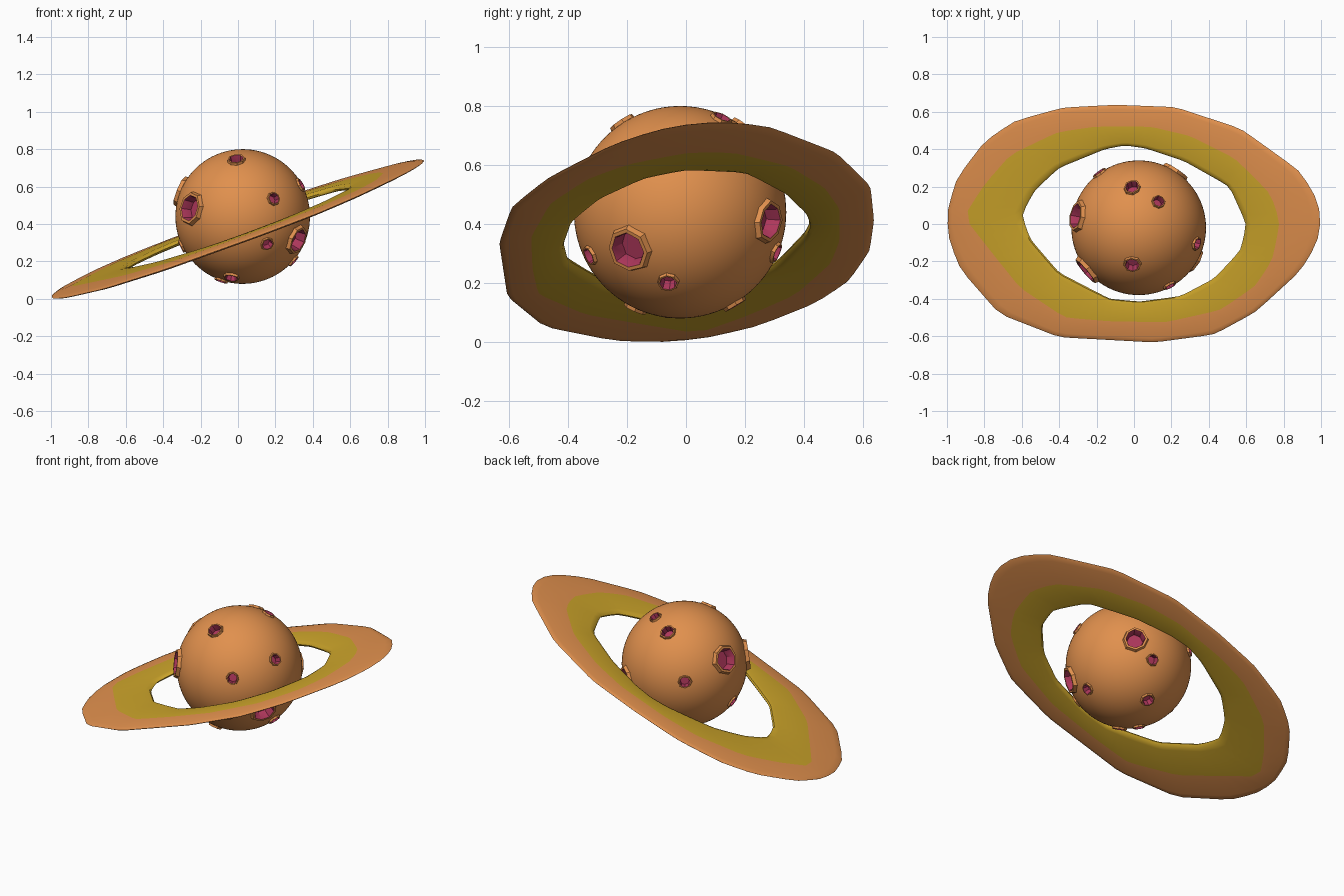
import bpy, bmesh, math, random
from mathutils import Vector

if "Cube" in bpy.data.objects:
    bpy.data.objects.remove(bpy.data.objects["Cube"])

random.seed(4)


def material(name, rgb):
    m = bpy.data.materials.new(name)
    m.diffuse_color = (*rgb, 1)
    m.use_nodes = True
    m.node_tree.nodes["Principled BSDF"].inputs["Base Color"].default_value = m.diffuse_color
    return m


ORANGE = material("orange", (0.75, 0.28, 0.075))
YELLOW = material("mustard yellow", (0.60, 0.37, 0.023))
MAGENTA = material("magenta", (0.42, 0.038, 0.105))


def finish(bm, name, mats, angle=40):
    bmesh.ops.recalc_face_normals(bm, faces=bm.faces)
    me = bpy.data.meshes.new(name)
    bm.to_mesh(me)
    bm.free()
    ob = bpy.data.objects.new(name, me)
    bpy.context.collection.objects.link(ob)
    for m in mats:
        me.materials.append(m)
    smooth(ob, angle)
    return ob


def smooth(ob, angle):
    bpy.ops.object.select_all(action='DESELECT')
    ob.select_set(True)
    bpy.context.view_layer.objects.active = ob
    bpy.ops.object.shade_smooth_by_angle(angle=math.radians(angle))


def bridge(bm, a, b, mat):
    n = len(a)
    for i in range(n):
        f = bm.faces.new((a[i], a[(i + 1) % n], b[(i + 1) % n], b[i]))
        f.material_index = mat


# --- planet ball
C, R = Vector((0.025, -0.02, 0.44)), 0.36
bm = bmesh.new()
bmesh.ops.create_icosphere(bm, subdivisions=5, radius=R)
bmesh.ops.translate(bm, verts=bm.verts, vec=C)
planet = finish(bm, "planet", [ORANGE], 30)

# --- craters: direction from the ball centre, and outer radius
CRATERS = [
    (-.275, -.228, .047, .092), (-.035, -.195, .30, .050), (.165, -.305, .095, .038),
    (.13, -.302, -.145, .038), (.30, -.18, -.13, .080), (-.06, -.15, -.32, .045),
    (.31, -.085, .17, .040), (-.325, .06, .135, .088), (-.035, .215, .287, .048),
    (.105, .14, .315, .038), (.2, .298, -.03, .074), (-.205, .29, .05, .042),
    (-.324, -.016, -.158, .038), (.27, -.04, -.235, .040), (.09, .32, -.135, .038),
    (.01, .185, -.31, .044), (-.115, -.045, -.337, .038),
]
rims, cuts = bmesh.new(), bmesh.new()
for x, y, z, r in CRATERS:
    d = Vector((x, y, z)).normalized()
    u = d.orthogonal().normalized()
    v = d.cross(u)
    n = 8
    wob = [1 + random.uniform(-.07, .07) for _ in range(n)]
    depth = 0.016 + 0.32 * r

    def loop(b, k, h):
        return [b.verts.new(C + d * (R + h) + (u * math.cos(a) + v * math.sin(a)) * r * k * w)
                for a, w in ((2 * math.pi * i / n, wob[i]) for i in range(n))]

    top = 0.008 + 0.04 * r
    prof = [(1.06, -.02 - .05 * r, 0), (1.0, -.004 - .05 * r, 0), (.92, top, 0),
            (.76, top, 0), (.71, top - .007, 1), (.62, -depth, 1)]
    loops = [loop(rims, k, h) for k, h, _ in prof]
    for i in range(len(prof) - 1):
        bridge(rims, loops[i], loops[i + 1], prof[i + 1][2])
    rims.faces.new(loops[-1]).material_index = 1
    # matching cutter that opens the ball under the pit
    lo, hi = loop(cuts, .82, -depth - .012), loop(cuts, .82, .05)
    bridge(cuts, lo, hi, 0)
    cuts.faces.new(lo)
    cuts.faces.new(hi)
finish(rims, "craters", [ORANGE, MAGENTA], 35)
cutter = finish(cuts, "crater_cutter", [ORANGE])
cutter.hide_render = True

mod = planet.modifiers.new("pits", 'BOOLEAN')
mod.operation, mod.solver, mod.object = 'DIFFERENCE', 'EXACT', cutter
bpy.ops.object.select_all(action='DESELECT')
planet.select_set(True)
bpy.context.view_layer.objects.active = planet
bpy.ops.object.modifier_apply(modifier=mod.name)
bpy.data.objects.remove(cutter)
smooth(planet, 30)

# --- tilted ring: plan outlines seen from above (inner edge, colour border, outer edge)
INNER = [(.6, 0), (.51, .2), (.27, .335), (.06, .405), (-.05, .42), (-.155, .40), (-.4, .3),
         (-.53, .18), (-.6, .05), (-.555, -.08), (-.4, -.26), (-.13, -.4), (.03, -.415),
         (.25, -.385), (.43, -.29), (.57, -.14)]
BORDER = [(.78, .01), (.73, .16), (.54, .35), (.3, .47), (.09, .52), (-.21, .52), (-.41, .49),
          (-.66, .37), (-.8, .21), (-.91, .04), (-.77, -.14), (-.61, -.34), (-.37, -.5),
          (-.13, -.52), (.17, -.525), (.46, -.46), (.65, -.33), (.74, -.19)]
OUTER = [(1.0, .02), (.98, .13), (.89, .28), (.57, .51), (.22, .625), (-.1, .637), (-.38, .622),
         (-.64, .55), (-.8, .44), (-.95, .24), (-1.0, .06), (-.99, -.08), (-.93, -.24),
         (-.72, -.48), (-.4, -.605), (.11, -.633), (.43, -.59), (.65, -.47), (.89, -.25),
         (.98, -.1)]


def chord(pts, a):
    # distance along a ray at angle a to the closed outline
    cx, cy = math.cos(a), math.sin(a)
    for (x1, y1), (x2, y2) in zip(pts, pts[1:] + pts[:1]):
        s1, s2 = cx * y1 - cy * x1, cx * y2 - cy * x2
        if s1 <= 0 < s2 and cx * (x1 + x2) + cy * (y1 + y2) > 0:
            t = s1 / (s1 - s2)
            return cx * (x1 + t * (x2 - x1)) + cy * (y1 + t * (y2 - y1))
    return math.hypot(*pts[0])


def radius(pts, a):
    return (chord(pts, a - .04) + 2 * chord(pts, a) + chord(pts, a + .04)) / 4


bm = bmesh.new()
N, T = 80, 0.016
# (position: 0 inner, 1 border, 2 outer; height; material of the band that follows)
HALF = [(0, 0, 0), (.04, .7 * T, 0), (.16, T, 0), (1, T, 1), (1.8, .6 * T, 1), (1.95, .3 * T, 1)]
PROF = HALF + [(2, 0, 1)] + [(p, -h, 1 if p > 1 else 0) for p, h, _ in HALF[:0:-1]]
loops = [[] for _ in PROF]
for i in range(N):
    a = 2 * math.pi * i / N
    ri, rb, ro = (radius(p, a) for p in (INNER, BORDER, OUTER))
    for k, (p, h, _) in enumerate(PROF):
        r = ri + (rb - ri) * p if p <= 1 else rb + (ro - rb) * (p - 1)
        x, y = r * math.cos(a), r * math.sin(a)
        loops[k].append(bm.verts.new((x, y, 0.3725 + .365 * x + .12 * y + h)))
for k in range(len(PROF)):
    bridge(bm, loops[k], loops[(k + 1) % len(PROF)], PROF[k][2])
finish(bm, "ring", [ORANGE, YELLOW][::-1], 50)
